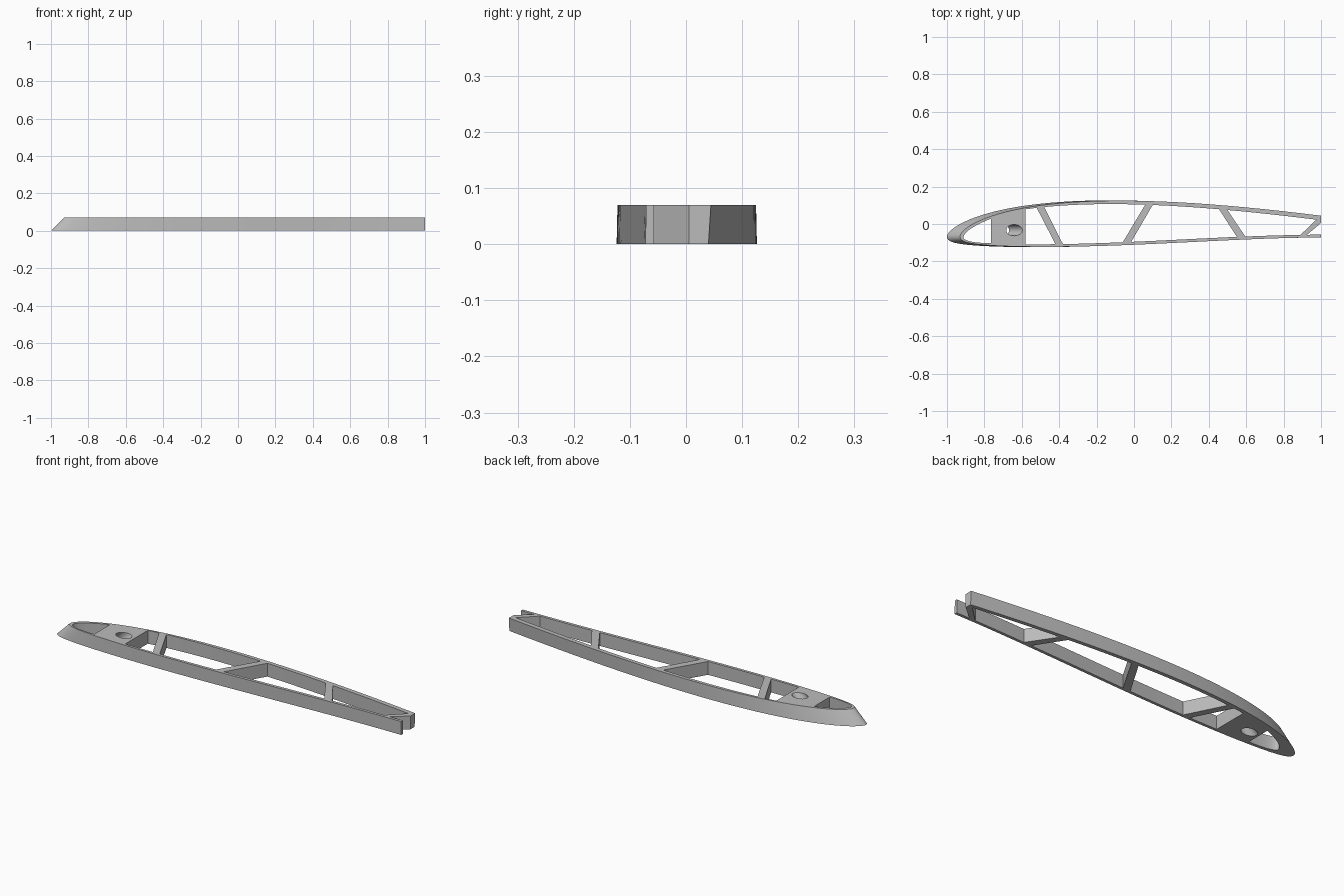
import bpy, bmesh, math

if "Cube" in bpy.data.objects:
    bpy.data.objects.remove(bpy.data.objects["Cube"])

H = 0.07      # rib thickness
N = 36        # stations along each side

grey = bpy.data.materials.new("light_grey")
grey.diffuse_color = (0.5, 0.5, 0.5, 1)
grey.use_nodes = True
grey.node_tree.nodes["Principled BSDF"].inputs["Base Color"].default_value = grey.diffuse_color


def curve(nodes):
    # smooth curve through (root of distance from nose, y) nodes
    def f(x):
        u, total = math.sqrt(max(x + 1, 0)), 0
        for i, (ui, yi) in enumerate(nodes):
            for j, (uj, _) in enumerate(nodes):
                if i != j:
                    yi *= (u - uj) / (ui - uj)
            total += yi
        return total
    return f


upper = curve([(0, -.068), (.265, .0), (.53, .073), (.9, .126), (1.2, .1), (1.414, .04)])
lower = curve([(0, -.068), (.2, -.1), (.5, -.12), (.8, -.122), (1.1, -.1), (1.414, -.072)])


def prism(name, bottom, top, z0, z1):
    # solid between two matching outlines
    bm = bmesh.new()
    a = [bm.verts.new((x, y, z0)) for x, y in bottom]
    b = [bm.verts.new((x, y, z1)) for x, y in top]
    bm.faces.new(a)
    bm.faces.new(b)
    for i in range(len(a)):
        j = (i + 1) % len(a)
        bm.faces.new((a[i], a[j], b[j], b[i]))
    bmesh.ops.recalc_face_normals(bm, faces=bm.faces)
    me = bpy.data.meshes.new(name)
    bm.to_mesh(me)
    bm.free()
    me.materials.append(grey)
    ob = bpy.data.objects.new(name, me)
    bpy.context.collection.objects.link(ob)
    return ob


def outline(sweep):
    # airfoil section cut off at x = 1; the nose moves back by sweep
    nose, k = -1 + sweep, 1 - 0.18 * sweep
    xs = [nose + (1 - nose) * (i / N) ** 2 for i in range(N + 1)]
    src = [-1 + (x - nose) * (1 + 0.22 * sweep) for x in xs]
    up = [(x, k * upper(s)) for x, s in zip(xs, src)]
    lo = [(x, k * lower(s)) for x, s in zip(xs, src)]
    return lo[::-1] + up[1:]


rib = prism("wing_rib", outline(0), outline(H), 0, H)


def inner_top(x):
    return upper(x) - 0.02


def inner_bottom(x):
    return lower(x) + 0.015


def pocket(left, right):
    # cell outline; left and right give x at the upper and lower skin
    n = 14
    mix = lambda p, q, i: p + (q - p) * i / n
    tops = [mix(left[0], right[0], i) for i in range(n + 1)]
    lows = [mix(left[1], right[1], i) for i in range(n + 1)]
    return [(x, inner_bottom(x)) for x in lows] + [(x, inner_top(x)) for x in tops[::-1]]


# Nose pocket, rounded at the front
nose_up, nose_lo = [], []
for i in range(13):
    t = i / 12
    x = -.912 + .147 * t * t
    nose_up.append((x, -.072 + .1 * t ** 1.15))
    nose_lo.append((x, -.072 - .03 * math.sin(t * math.pi / 2)))
cells = [nose_lo + nose_up[:0:-1]]

# Truss cells between the slanted struts: (x at upper skin, x at lower skin)
walls = [((-.58, -.58), (-.52, -.42)), ((-.48, -.38), (.06, -.06)),
         ((.1, -.015), (.455, .55)), ((.5, .595), (.975, .89)),
         ((1.015, .925), (1.1, 1.1))]
cells += [pocket(a, b) for a, b in walls]
cutters = [prism("cell_cutter", c, c, -.05, H + .05) for c in cells]

# Spar hole leaning back with the swept nose
ring = [(.043 * math.cos(i * math.tau / 32), .03 * math.sin(i * math.tau / 32)) for i in range(32)]
cutters.append(prism("spar_hole_cutter",
                     [(x - .64 - H - .03, y - .033) for x, y in ring],
                     [(x - .64 + .03, y - .033) for x, y in ring], -.03, H + .03))

bpy.context.view_layer.objects.active = rib
rib.select_set(True)
for c in cutters:
    m = rib.modifiers.new("cut", 'BOOLEAN')
    m.operation, m.solver, m.object = 'DIFFERENCE', 'EXACT', c
    bpy.ops.object.modifier_apply(modifier=m.name)
for c in cutters:
    bpy.data.objects.remove(c)

bpy.ops.object.shade_smooth_by_angle(angle=math.radians(30))
